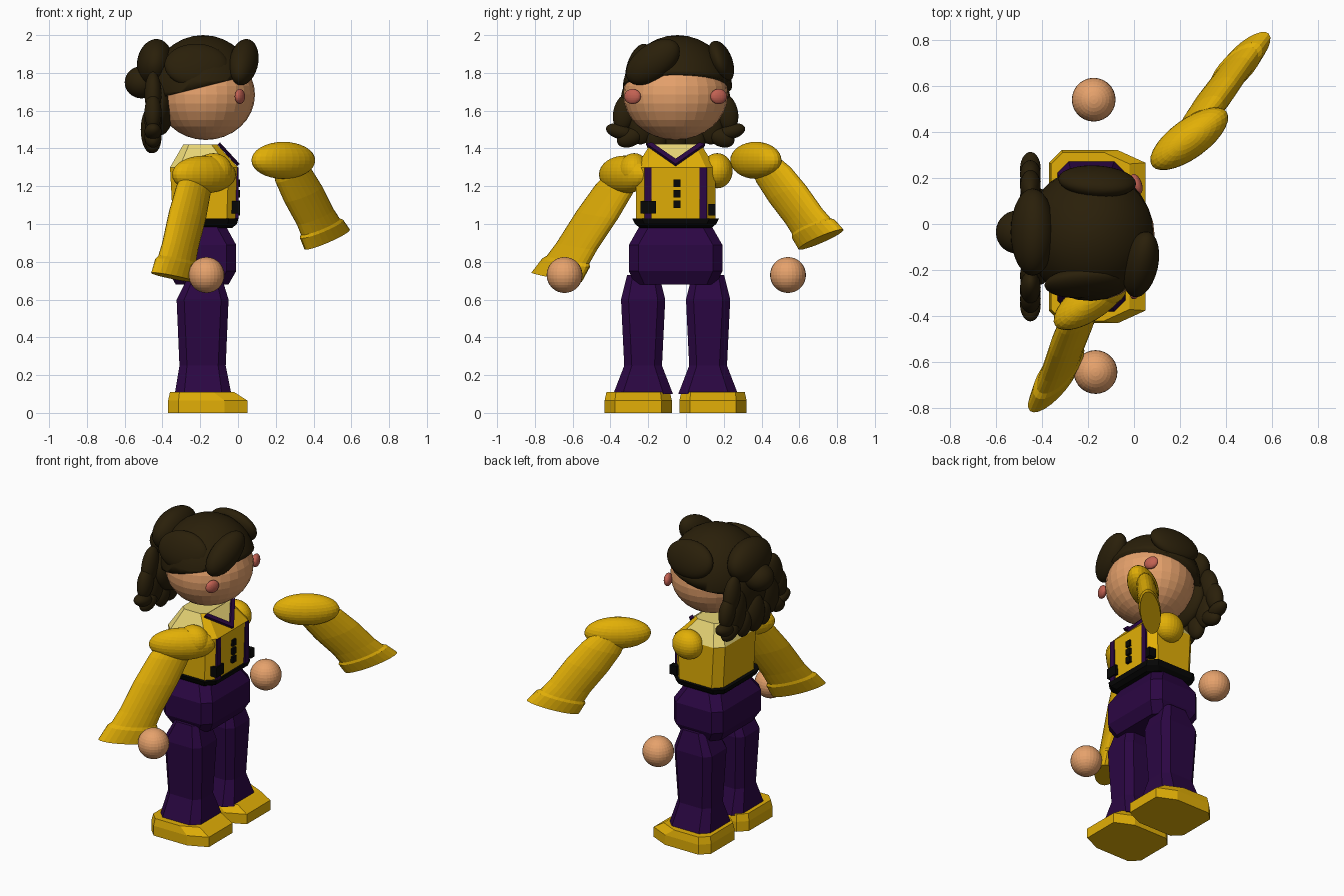
import bpy, bmesh
from math import radians, cos, sin, pi
from mathutils import Matrix, Vector, Euler

old = bpy.data.objects.get("Cube")
if old:
    bpy.data.objects.remove(old, do_unlink=True)

YC = -0.055  # mid plane of the body, which faces +x


def material(name, rgb):
    m = bpy.data.materials.new(name)
    m.use_nodes = True
    m.diffuse_color = (*rgb, 1)
    m.node_tree.nodes["Principled BSDF"].inputs["Base Color"].default_value = (*rgb, 1)
    return m


GOLD = material("gold cloth", (0.76, 0.43, 0.002))
PURPLE = material("purple cloth", (0.024, 0.002, 0.056))
SKIN = material("skin", (0.79, 0.36, 0.15))
HAIR = material("dark brown hair", (0.023, 0.014, 0.003))
PALE = material("pale yellow cloth", (0.8, 0.66, 0.18))
RED = material("blush red", (0.54, 0.12, 0.085))
BLACK = material("black leather", (0.002, 0.002, 0.002))


def finish(bm, name, mat, smooth=False):
    bmesh.ops.recalc_face_normals(bm, faces=bm.faces)
    for f in bm.faces:
        f.smooth = smooth
    me = bpy.data.meshes.new(name)
    bm.to_mesh(me)
    bm.free()
    me.materials.append(mat)
    ob = bpy.data.objects.new(name, me)
    bpy.context.collection.objects.link(ob)
    return ob


def rings_to_mesh(bm, rings):
    loops = [[bm.verts.new(p) for p in ring] for ring in rings]
    n = len(loops[0])
    for a, b in zip(loops, loops[1:]):
        for i in range(n):
            j = (i + 1) % n
            bm.faces.new((a[i], a[j], b[j], b[i]))
    bm.faces.new(loops[0])
    bm.faces.new(loops[-1])


def loft(name, mat, levels, y=YC, toe=1):
    """Chamfered box sections: z, back x, front x, half width, chamfer; toe lengthens the front chamfer."""
    rings = []
    for z, x0, x1, h, c in levels:
        f = x1 - c * toe
        rings.append([(x0 + c, y - h, z), (f, y - h, z), (x1, y - h + c, z), (x1, y + h - c, z),
                      (f, y + h, z), (x0 + c, y + h, z), (x0, y + h - c, z), (x0, y - h + c, z)])
    bm = bmesh.new()
    rings_to_mesh(bm, rings)
    return finish(bm, name, mat)


def ellipsoid(name, mat, loc, radii, rot=(0, 0, 0), smooth=False, cut=None):
    bm = bmesh.new()
    m = Matrix.LocRotScale(Vector(loc), Euler([radians(a) for a in rot]), Vector(radii))
    bmesh.ops.create_uvsphere(bm, u_segments=28, v_segments=16, radius=1, matrix=m)
    if cut:
        geom = bm.verts[:] + bm.edges[:] + bm.faces[:]
        res = bmesh.ops.bisect_plane(bm, geom=geom, plane_co=cut[0], plane_no=cut[1], clear_inner=True)
        edges = [e for e in res["geom_cut"] if isinstance(e, bmesh.types.BMEdge)]
        bmesh.ops.contextual_create(bm, geom=edges)
    return finish(bm, name, mat, smooth)


def box(name, mat, loc, size):
    bm = bmesh.new()
    bmesh.ops.create_cube(bm, size=1, matrix=Matrix.LocRotScale(Vector(loc), None, Vector(size)))
    return finish(bm, name, mat)


def plate(name, mat, points, thick):
    bm = bmesh.new()
    face = bm.faces.new([bm.verts.new(p) for p in points])
    face.normal_update()
    step = face.normal * (thick if face.normal.x > 0 else -thick)
    ext = bmesh.ops.extrude_face_region(bm, geom=[face], use_keep_orig=True)
    bmesh.ops.translate(bm, vec=step, verts=[v for v in ext["geom"] if isinstance(v, bmesh.types.BMVert)])
    return finish(bm, name, mat)


def sleeve(name, start, end, wide):
    """Flattened tube with a flared cuff; wide is the long direction of its oval sections."""
    a, b, wide = Vector(start), Vector(end), Vector(wide).normalized()
    thin = Vector((wide.y, -wide.x, 0)).normalized()
    profile = [(0, .10, .05), (.15, .125, .06), (.4, .135, .064), (.7, .132, .06),
               (.83, .14, .06), (.86, .157, .066), (1, .168, .06)]
    rings = [[a.lerp(b, t) + wide * w * cos(k * pi / 12) + thin * d * sin(k * pi / 12) for k in range(24)]
             for t, w, d in profile]
    bm = bmesh.new()
    rings_to_mesh(bm, rings)
    return finish(bm, name, GOLD)


# Feet, legs, shoulder caps and cheeks, mirrored
for side, s in (("left", 1), ("right", -1)):
    loft(side + "_foot", GOLD, [(0, -.37, .05, .178, .055), (.065, -.37, .05, .178, .055),
                                (.11, -.36, -.02, .168, .05)], YC + s * .198, toe=2.2)
    loft(side + "_leg", PURPLE, [(.10, -.335, -.035, .158, .05), (.25, -.31, -.065, .1, .04),
                                 (.6, -.325, -.05, .117, .04), (.73, -.26, -.09, .085, .03)], YC + s * .172)
    ellipsoid(side + "_shoulder", GOLD, (-.13, YC + s * .22, 1.282), (.1, .082, .093))
    ellipsoid(side + "_cheek", RED, (.01, YC + s * .228, 1.675), (.024, .046, .04), (0, 0, s * 20))

# Hips, belt and torso
loft("hips", PURPLE, [(.68, -.33, -.05, .215, .05), (.75, -.37, -.01, .247, .05),
                      (.89, -.37, -.01, .247, .05), (.99, -.31, -.065, .19, .05)])
loft("belt", BLACK, [(.98, -.34, -.03, .19, .05), (1.0, -.36, -.005, .215, .05), (1.03, -.37, .002, .23, .05)])
torso = loft("torso", GOLD, [(1.02, -.345, -.01, .21, .05), (1.30, -.36, 0, .21, .05),
                             (1.42, -.29, -.11, .135, .03)])
torso.data.materials.append(PALE)
for p in torso.data.polygons:
    if p.center.z > 1.31 and p.normal.x < .3:
        p.material_index = 1


# Neckline on the front slope: pale insert with purple collar bands
def slope(dy, t):
    return (.001 - .11 * t, YC + dy, 1.30 + .12 * t)


plate("neck_insert", PALE, [slope(0, .1), slope(.13, 1), slope(-.13, 1)], .006)
for s in (1, -1):
    plate("collar_band", PURPLE, [slope(0, .05), slope(0, .28), slope(s * .125, 1), slope(s * .155, .95)], .018)
    box("strap", PURPLE, (-.015, YC + s * .146, 1.165), (.034, .038, .27))
box("large_pouch", BLACK, (-.015, -.2, 1.088), (.05, .08, .065))
box("small_pouch", BLACK, (-.015, .137, 1.075), (.05, .038, .06))
for z in (1.105, 1.16, 1.215):
    box("button", BLACK, (0, -.048, z), (.02, .036, .04))

# Sleeves, puffs and hands
sleeve("right_sleeve", (-.215, -.325, 1.27), (-.345, -.685, .718), (-.63, -.76, .15))
ellipsoid("right_puff", GOLD, (-.18, -.325, 1.262), (.2, .085, .1), (0, 0, 36))
sleeve("left_sleeve", (.26, .42, 1.32), (.472, .715, .918), (.69, .68, .33))
ellipsoid("left_puff", GOLD, (.24, .37, 1.337), (.2, .085, .098), (0, 0, 36))
ellipsoid("right_hand", SKIN, (-.167, -.643, .73), (.095,) * 3)
ellipsoid("left_hand", SKIN, (-.175, .54, .73), (.095,) * 3)

# Head and hair cap
ellipsoid("head", SKIN, (-.17, YC, 1.685), (.26, .277, .24))
ellipsoid("hair_cap", HAIR, (-.185, -.045, 1.70), (.285, .292, .3), smooth=True,
          cut=((-.17, YC, 1.73), (-.25, 0, 1)))
ellipsoid("fringe", HAIR, (.03, -.175, 1.857), (.075, .165, .095), (35, 0, -12), smooth=True)
ellipsoid("left_side_hair", HAIR, (-.16, .185, 1.86), (.17, .06, .115), (20, 0, -4), smooth=True)
ellipsoid("right_side_hair", HAIR, (-.22, -.255, 1.84), (.17, .055, .12), (-20, 0, 4), smooth=True)

# Gathered hair at the back
ellipsoid("gathered_hair", HAIR, (-.44, -.035, 1.85), (.095, .19, .13), (0, 8, 0), smooth=True)
ellipsoid("hair_knot", HAIR, (-.51, -.035, 1.75), (.09, .093, .085), smooth=True)
ellipsoid("nape_hair", HAIR, (-.41, YC, 1.64), (.075, .21, .17), smooth=True)
ellipsoid("middle_curl", HAIR, (-.46, YC, 1.5), (.055, .08, .125), smooth=True)
curls = [(.22, 1.69, .065, .12, 15), (.27, 1.59, .06, .1, 12), (.295, 1.49, .075, .04, 15),
         (.24, 1.46, .075, .05, -25), (.17, 1.56, .08, .14, 10), (.1, 1.46, .06, .085, 8)]
for dy, z, ry, rz, tilt in curls:
    for s in (1, -1):
        ellipsoid("curl", HAIR, (-.45, YC + s * dy, z), (.045, ry, rz), (s * tilt, 0, 0), smooth=True)
